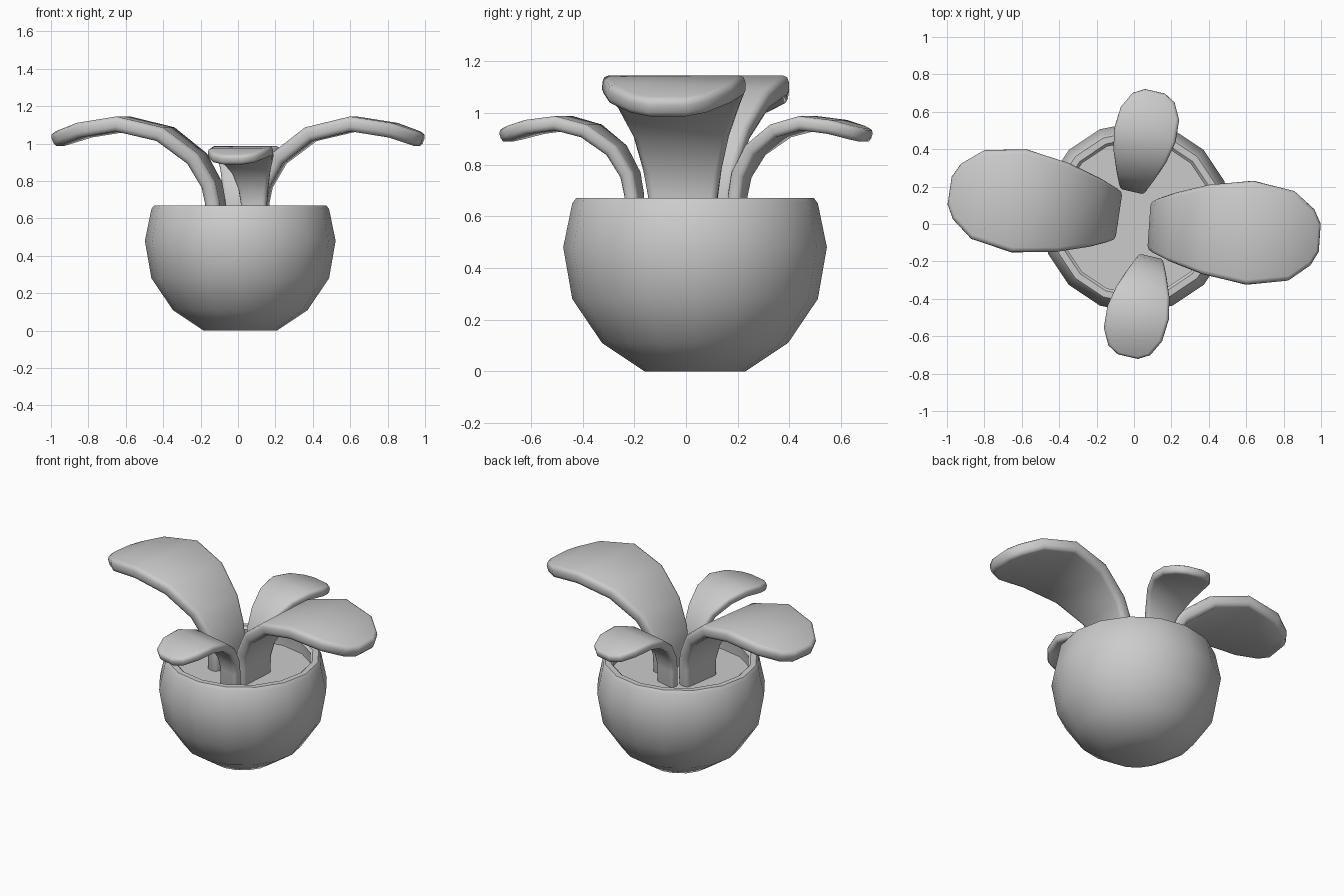
import bpy, bmesh, math
from mathutils import Matrix, Vector

if "Cube" in bpy.data.objects:
    bpy.data.objects.remove(bpy.data.objects["Cube"])

SIDES = 16
POT_CENTRE = (0.012, 0.035)


def finish(bm, name, angle=40):
    bmesh.ops.recalc_face_normals(bm, faces=bm.faces)
    mesh = bpy.data.meshes.new(name)
    bm.to_mesh(mesh)
    bm.free()
    obj = bpy.data.objects.new(name, mesh)
    bpy.context.collection.objects.link(obj)
    bpy.ops.object.select_all(action='DESELECT')
    obj.select_set(True)
    bpy.context.view_layer.objects.active = obj
    bpy.ops.object.shade_smooth_by_angle(angle=math.radians(angle))
    return obj


def lathe(name, profile):
    """Revolve (radius, z) points, capping the first and last rings."""
    bm = bmesh.new()
    rings = []
    for r, z in profile:
        rings.append([bm.verts.new((POT_CENTRE[0] + r * math.cos(2 * math.pi * i / SIDES),
                                    POT_CENTRE[1] + r * math.sin(2 * math.pi * i / SIDES), z))
                      for i in range(SIDES)])
    for a, b in zip(rings, rings[1:]):
        for i in range(SIDES):
            j = (i + 1) % SIDES
            bm.faces.new((a[i], a[j], b[j], b[i]))
    bm.faces.new(rings[0])
    bm.faces.new(rings[-1])
    return finish(bm, name)


def leaf(name, rows, thickness, bevel, pivot, angle):
    """Arched thick leaf: rows are (distance, z, half width) along its middle."""
    bm = bmesh.new()
    start = rows[0][0]
    turn = Matrix.Rotation(math.radians(angle), 3, 'Z')
    base = Vector((*pivot, 0))
    sections = []
    for i, (d, z, w) in enumerate(rows):
        p, q = rows[max(i - 1, 0)], rows[min(i + 1, len(rows) - 1)]
        tangent = Vector((q[0] - p[0], 0, q[1] - p[1])).normalized()
        normal = Vector((-tangent.z, 0, tangent.x)) * thickness / 2
        mid = Vector((d - start, 0, z))
        sections.append([bm.verts.new(base + turn @ (mid + normal * s + Vector((0, w * t, 0))))
                         for s, t in ((1, -1), (1, 1), (-1, 1), (-1, -1))])
    for a, b in zip(sections, sections[1:]):
        for i in range(4):
            j = (i + 1) % 4
            bm.faces.new((a[i], a[j], b[j], b[i]))
    bm.faces.new(sections[0])
    bm.faces.new(sections[-1])
    bmesh.ops.recalc_face_normals(bm, faces=bm.faces)
    # rounded margins
    rim = [e for e in bm.edges if e.calc_face_angle(0) > math.radians(60)]
    bmesh.ops.bevel(bm, geom=rim, offset=bevel, segments=2, profile=0.5,
                    affect='EDGES', clamp_overlap=True)
    return finish(bm, name, 50)


# Bowl-shaped pot with a rounded rim
lathe("pot", [(0.195, 0), (0.36, 0.11), (0.475, 0.28), (0.51, 0.48), (0.475, 0.65),
              (0.46, 0.67), (0.425, 0.67), (0.41, 0.655), (0.43, 0.48),
              (0.40, 0.31), (0.31, 0.16), (0.17, 0.06)])

# Soil surface
lathe("soil", [(0.43, 0.54), (0.425, 0.575)])

# Two large side leaves
BIG = [(0.12, 0.50, 0.13), (0.12, 0.68, 0.135), (0.14, 0.78, 0.15), (0.22, 0.92, 0.185),
       (0.39, 1.05, 0.24), (0.62, 1.105, 0.278), (0.84, 1.07, 0.24),
       (0.95, 1.03, 0.15), (0.99, 1.015, 0.075)]
leaf("right_leaf", BIG, 0.08, 0.025, (0.12, -0.012), -4)
leaf("left_leaf", BIG, 0.08, 0.025, (-0.12, 0.05), 171.5)

# Two small leaves, front and back
SMALL = [(0.20, 0.50, 0.07), (0.20, 0.68, 0.07), (0.215, 0.76, 0.08), (0.27, 0.855, 0.105),
         (0.37, 0.93, 0.145), (0.48, 0.96, 0.168), (0.60, 0.945, 0.16),
         (0.685, 0.92, 0.115), (0.72, 0.91, 0.055)]
leaf("front_leaf", SMALL, 0.055, 0.018, (0.085, -0.20), -103)
leaf("back_leaf", SMALL, 0.055, 0.018, (-0.005, 0.20), 77)
